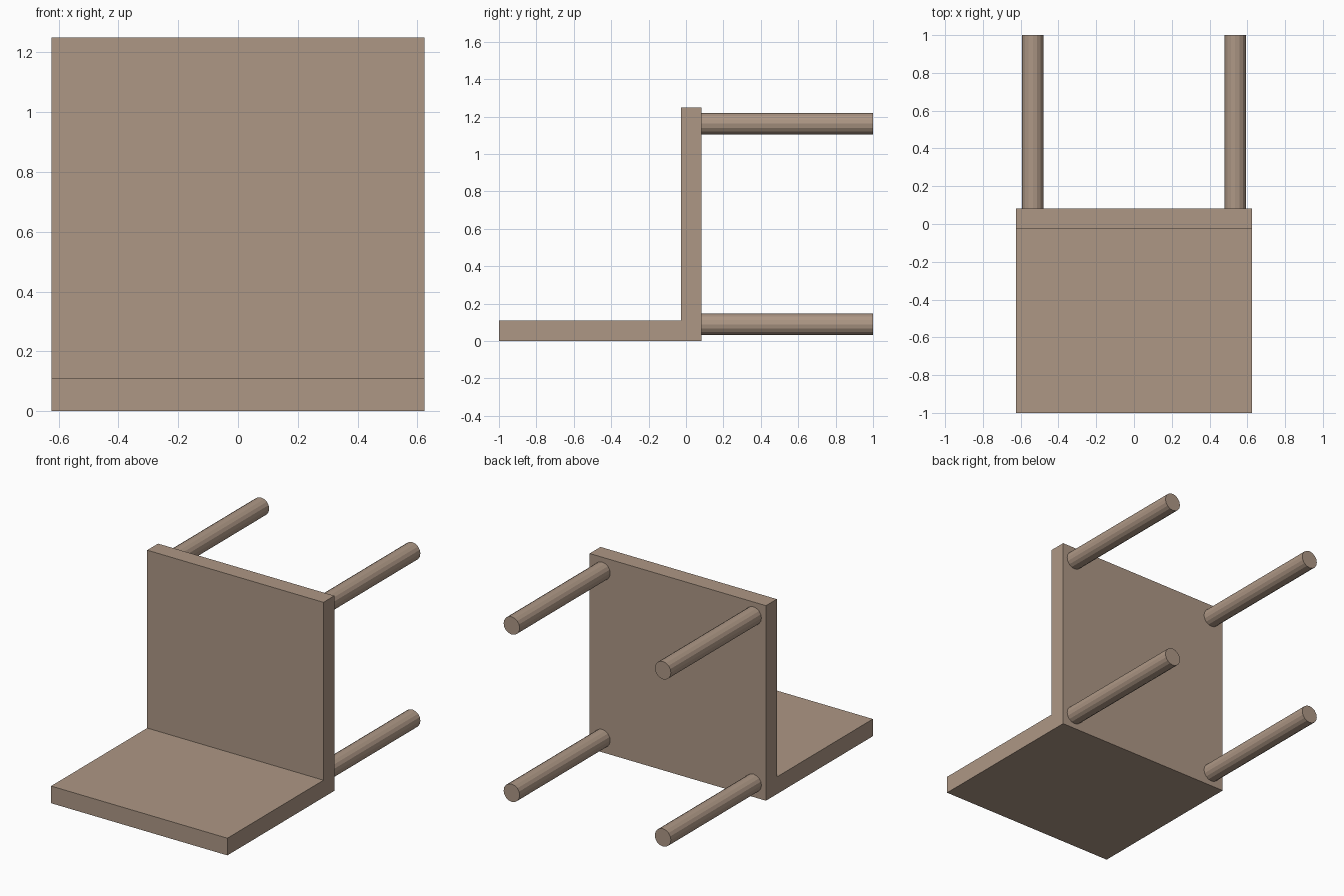
import bpy, bmesh
from math import pi

if "Cube" in bpy.data.objects:
    bpy.data.objects.remove(bpy.data.objects["Cube"])

HALF_W = 0.625           # half width of seat and back
THICK = 0.11             # board thickness
SEAT_Y = 0.083           # underside of the seat, where legs begin
LEG_R, LEG_OFF = 0.057, 0.536

wood = bpy.data.materials.new("wood")
wood.diffuse_color = (0.42, 0.31, 0.235, 1)
wood.use_nodes = True
wood.node_tree.nodes["Principled BSDF"].inputs["Base Color"].default_value = wood.diffuse_color


# Seat and backrest: one L-shaped profile (y, z) extruded across the width
profile = [(-1, 0), (SEAT_Y, 0), (SEAT_Y, 1.25), (SEAT_Y - THICK, 1.25),
           (SEAT_Y - THICK, THICK), (-1, THICK)]
bm = bmesh.new()
face = bm.faces.new([bm.verts.new((-HALF_W, y, z)) for y, z in profile])
ext = bmesh.ops.extrude_face_region(bm, geom=[face], use_keep_orig=True)
bmesh.ops.translate(bm, vec=(2 * HALF_W, 0, 0),
                    verts=[v for v in ext["geom"] if isinstance(v, bmesh.types.BMVert)])
bmesh.ops.recalc_face_normals(bm, faces=bm.faces)
mesh = bpy.data.meshes.new("seat_and_back")
bm.to_mesh(mesh)
bm.free()
mesh.materials.append(wood)
seat = bpy.data.objects.new("seat_and_back", mesh)
bpy.context.collection.objects.link(seat)

# Four round legs pointing backwards from the seat underside
for row, sz in (("front", 1), ("rear", -1)):
    for side, sx in (("left", -1), ("right", 1)):
        bpy.ops.mesh.primitive_cylinder_add(
            vertices=16, radius=LEG_R, depth=1 - SEAT_Y,
            location=(sx * LEG_OFF, (1 + SEAT_Y) / 2, 0.626 + sz * LEG_OFF),
            rotation=(pi / 2, 0, 0))
        leg = bpy.context.object
        leg.name = f"{row}_{side}_leg"
        leg.data.materials.append(wood)
